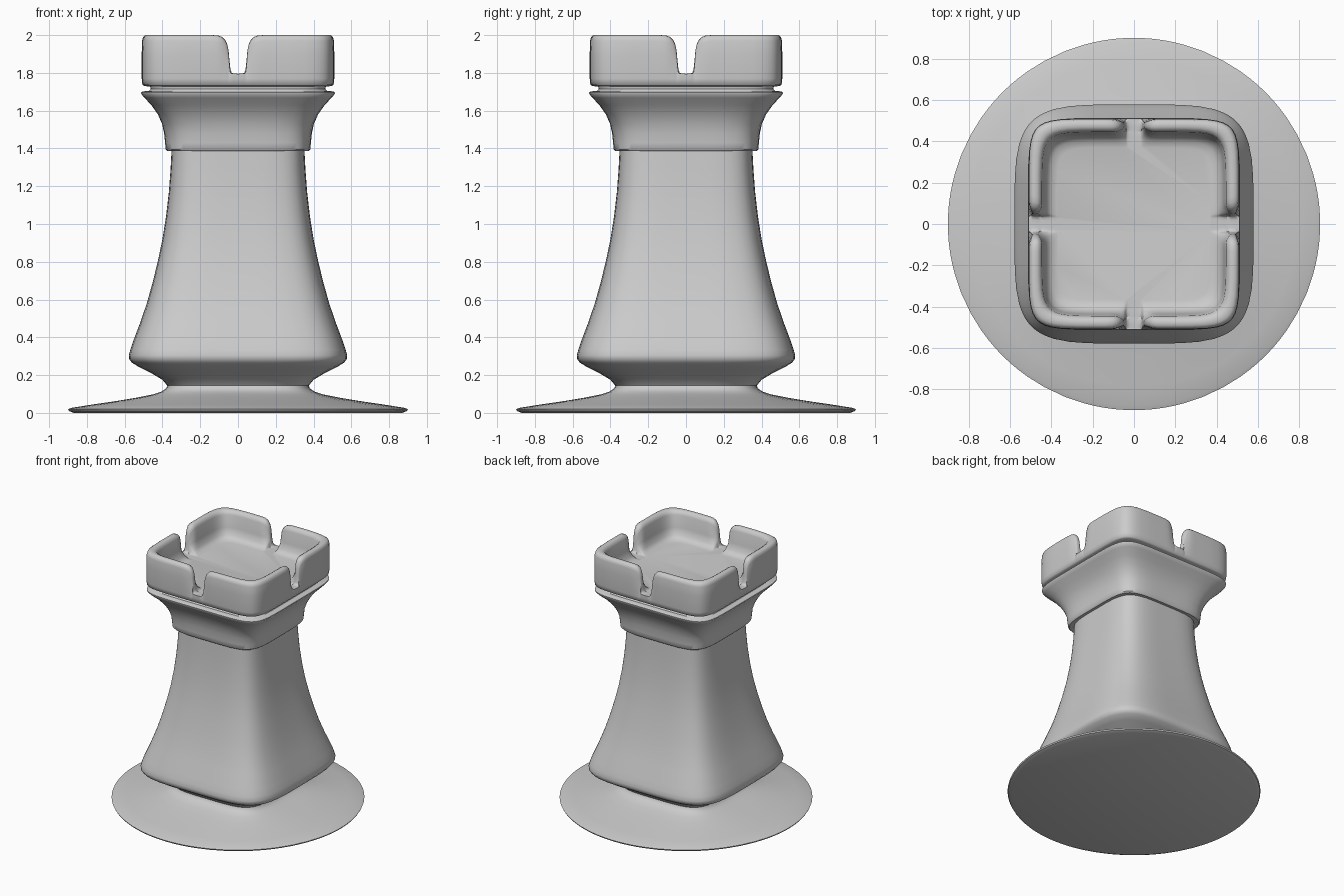
import bpy
import math

if "Cube" in bpy.data.objects:
    bpy.data.objects.remove(bpy.data.objects["Cube"])

# Directions around the piece: tight spacing beside the four battlement notches
TANS = [0, .04, .07, .085, .095, .105, .118, .14, .175, .22, .28, .4, .55, .7, .8, .88, .95, 1]
octant = [math.atan(t) for t in TANS]
quarter = octant + [math.pi / 2 - a for a in octant[-2:0:-1]]
ANGLES = [a + q * math.pi / 2 for q in range(4) for a in quarter]
N = len(ANGLES)


def point(a, h, n, z):
    """Point on a rounded square of half width h; n=2 is a circle, larger is squarer."""
    c, s = abs(math.cos(a)), abs(math.sin(a))
    r = h / (c ** n + s ** n) ** (1 / n)
    return (r * math.cos(a), r * math.sin(a), z)


def loft(name, rings, cap_bottom=False, cap_top=False, angle=40):
    verts = [p for ring in rings for p in ring]
    faces = []
    for i in range(len(rings) - 1):
        for j in range(N):
            k = (j + 1) % N
            faces.append((i * N + j, i * N + k, (i + 1) * N + k, (i + 1) * N + j))
    if cap_bottom:
        faces.append(tuple(reversed(range(N))))
    if cap_top:
        faces.append(tuple(range((len(rings) - 1) * N, len(rings) * N)))
    mesh = bpy.data.meshes.new(name)
    mesh.from_pydata(verts, [], faces)
    mesh.update()
    obj = bpy.data.objects.new(name, mesh)
    bpy.context.collection.objects.link(obj)
    bpy.ops.object.select_all(action='DESELECT')
    obj.select_set(True)
    bpy.context.view_layer.objects.active = obj
    bpy.ops.object.shade_smooth_by_angle(angle=math.radians(angle))
    return obj


def profile(rows):
    return [[point(a, h, n, z) for a in ANGLES] for h, z, n in rows]


def interp(x, table):
    for (x0, y0), (x1, y1) in zip(table, table[1:]):
        if x <= x1:
            return y0 + (y1 - y0) * max(0, x - x0) / (x1 - x0)
    return table[-1][1]


# Wide thin round foot, turning square at the waist
loft("foot", profile([
    (.87, 0, 2), (.895, .01, 2), (.90, .02, 2), (.88, .027, 2.02), (.78, .043, 2.1),
    (.65, .062, 2.3), (.53, .082, 2.8), (.45, .098, 3.4), (.405, .113, 4),
    (.38, .13, 4.5), (.375, .145, 4.5)]), cap_bottom=True)

# Flared square tower shaft
loft("shaft", profile([
    (.375, .145, 4.5), (.40, .175, 4.5), (.46, .211, 4.5), (.525, .243, 4.5),
    (.563, .267, 4.5), (.576, .285, 4.5), (.578, .305, 4.5), (.57, .335, 4.5),
    (.555, .38, 4.5), (.517, .48, 4.5), (.483, .58, 4.5), (.452, .69, 4.5),
    (.423, .81, 4.5), (.40, .92, 4.5), (.381, 1.04, 4.5), (.366, 1.17, 4.5),
    (.357, 1.29, 4.5), (.352, 1.388, 4.5)]), angle=60)

# Spreading collar with the groove under the crown
loft("collar", profile([
    (.352, 1.388, 4.5), (.375, 1.386, 5), (.383, 1.395, 5), (.386, 1.43, 5),
    (.391, 1.48, 5), (.402, 1.53, 5.5), (.424, 1.58, 6), (.459, 1.63, 6.5),
    (.495, 1.668, 7), (.512, 1.688, 7), (.513, 1.697, 7), (.505, 1.702, 7),
    (.472, 1.705, 7), (.463, 1.715, 7), (.465, 1.728, 7)]))

# Crown: one wall whose height dips at the middle of each side
HEIGHT = [(0, 1.795), (.036, 1.799), (.043, 1.815), (.049, 1.87), (.055, 1.93),
          (.062, 1.955), (.074, 1.976), (.09, 1.99), (.115, 1.998), (.15, 2.0)]
FLOOR = 1.795
rings = profile([(.465, 1.728, 7), (.495, 1.73, 8), (.506, 1.737, 8), (.51, 1.77, 8)])
# (half width, share of wall height, drop below the wall top)
for h, share, drop in [(.51, .5, 0), (.508, 1, .03), (.503, 1, .01), (.49, 1, 0),
                       (.468, 1, 0), (.453, 1, .01), (.445, 1, .03), (.435, .4, 0),
                       (.422, .14, 0), (.40, .04, 0), (.37, 0, 0)]:
    ring = []
    for a in ANGLES:
        t = .51 * min(abs(math.tan(a)), abs(1 / math.tan(a)) if math.tan(a) else 9)
        top = interp(t, HEIGHT)
        # thin the wall towards its rounded ends
        pinch = interp(t, [(0, 0), (.036, 0), (.05, .55), (.1, 0)])
        width = h + (.479 - h) * pinch if share > .3 else h
        z = max(FLOOR, FLOOR + (top - FLOOR) * share - drop)
        ring.append(point(a, width, 8, z))
    rings.append(ring)
loft("crown", rings, cap_top=True, angle=60)
